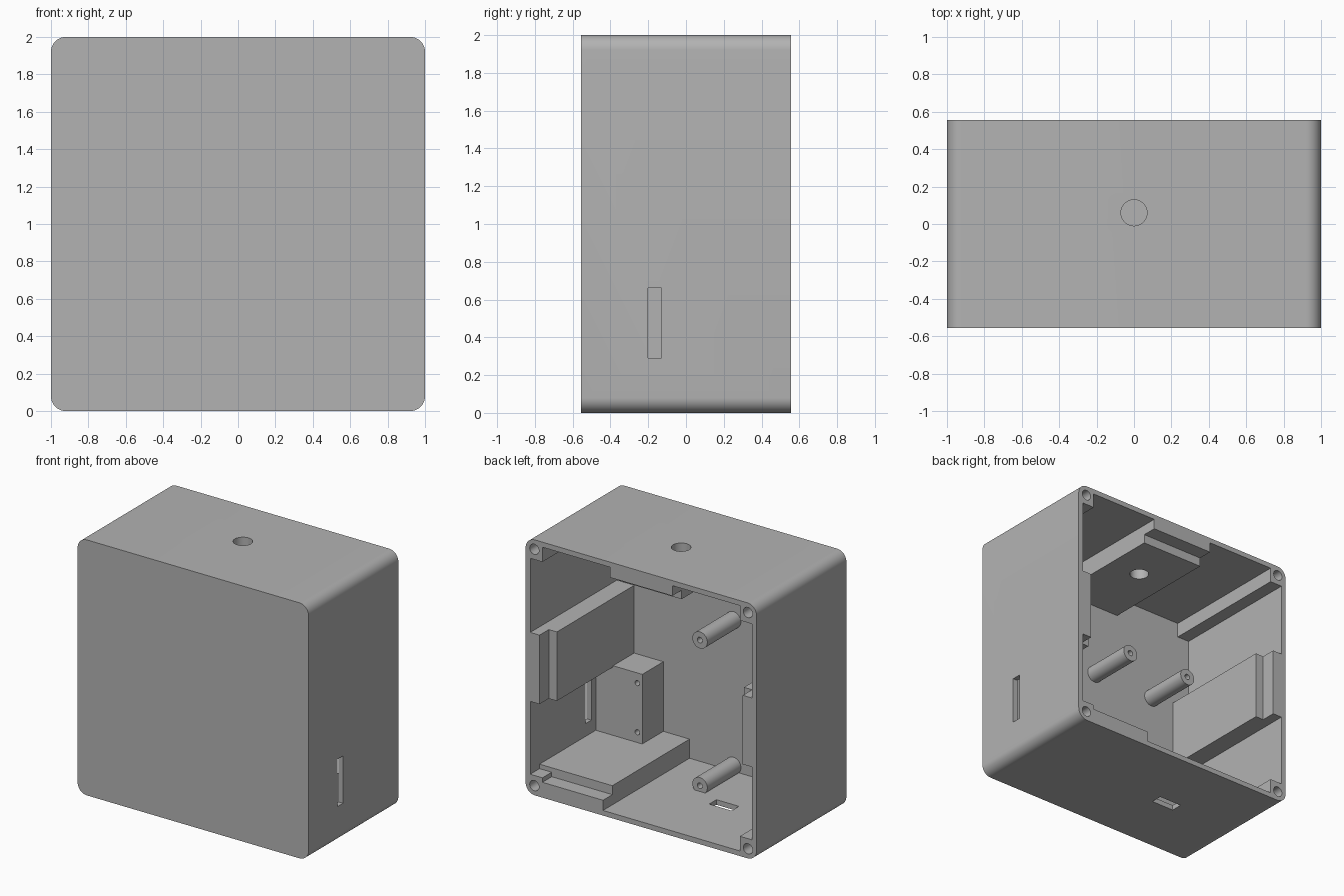
import bpy, bmesh, math
from mathutils import Matrix, Vector

cube = bpy.data.objects.get("Cube")
if cube:
    bpy.data.objects.remove(cube, do_unlink=True)

# Single matte grey material
grey = bpy.data.materials.new("matte_grey")
grey.use_nodes = True
colour = (0.45, 0.45, 0.45, 1)
grey.diffuse_color = colour
grey.node_tree.nodes["Principled BSDF"].inputs["Base Color"].default_value = colour

HALF, DEPTH, WALL = 1.0, 0.555, 0.04
INNER = HALF - WALL
EMBED = 0.97           # parts run slightly into the walls
FRONT = -DEPTH + 0.02
LEDGE = 0.44           # where the pads step down towards the open back


def make(name, bm):
    bmesh.ops.recalc_face_normals(bm, faces=bm.faces)
    mesh = bpy.data.meshes.new(name)
    bm.to_mesh(mesh)
    bm.free()
    mesh.materials.append(grey)
    ob = bpy.data.objects.new(name, mesh)
    bpy.context.collection.objects.link(ob)
    return ob


def box(name, lo, hi):
    lo, hi = Vector(lo), Vector(hi)
    bm = bmesh.new()
    bmesh.ops.create_cube(bm, size=1)
    bmesh.ops.scale(bm, vec=hi - lo, verts=bm.verts)
    bmesh.ops.translate(bm, vec=(lo + hi) / 2, verts=bm.verts)
    return make(name, bm)


def rod(name, centre, radius, length, axis="Y"):
    bm = bmesh.new()
    bmesh.ops.create_cone(bm, cap_ends=True, segments=32, radius1=radius,
                          radius2=radius, depth=length)
    if axis == "Y":
        bmesh.ops.rotate(bm, verts=bm.verts, matrix=Matrix.Rotation(math.pi / 2, 3, "X"))
    bmesh.ops.translate(bm, vec=centre, verts=bm.verts)
    return make(name, bm)


def combine(target, tool, operation):
    mod = target.modifiers.new(operation, "BOOLEAN")
    mod.operation, mod.solver, mod.object = operation, "EXACT", tool
    bpy.context.view_layer.objects.active = target
    bpy.ops.object.modifier_apply(modifier=mod.name)
    bpy.data.objects.remove(tool, do_unlink=True)


def smooth(ob):
    bpy.ops.object.select_all(action="DESELECT")
    ob.select_set(True)
    bpy.context.view_layer.objects.active = ob
    bpy.ops.object.shade_smooth_by_angle(angle=math.radians(30))


# Outer shell with rounded upright profile, open at the back
bm = bmesh.new()
bmesh.ops.create_cube(bm, size=1)
bmesh.ops.scale(bm, vec=(2 * HALF, 2 * DEPTH, 2 * HALF), verts=bm.verts)
bmesh.ops.translate(bm, vec=(0, 0, HALF), verts=bm.verts)
long_edges = [e for e in bm.edges if abs(e.verts[0].co.y - e.verts[1].co.y) > 0.5]
bmesh.ops.bevel(bm, geom=long_edges, offset=0.08, segments=10, profile=0.5, affect="EDGES")
shell = make("enclosure_shell", bm)
combine(shell, box("cavity", (-INNER, -DEPTH + WALL, WALL),
                   (INNER, DEPTH + 0.1, 2 * HALF - WALL)), "DIFFERENCE")

# Stepped pads: thick inside, thinner up to the rim
for back, inset in ((LEDGE, 0.81), (DEPTH, 0.88)):
    for side in (-1, 1):
        xs = sorted((side * inset, side * EMBED))
        combine(shell, box("side_pad", (xs[0], FRONT, 0.725), (xs[1], back, 1.265)), "UNION")
    combine(shell, box("top_pad", (-0.27, FRONT, 1 + inset), (0.27, back, 1 + EMBED)), "UNION")
    combine(shell, box("floor_pad", (0.33, FRONT, 1 - EMBED), (EMBED, back, 1 - inset)), "UNION")

# Corner screw posts
for sx in (-1, 1):
    for sz in (-1, 1):
        xs = sorted((sx * 0.855, sx * EMBED))
        zs = sorted((1 + sz * 0.845, 1 + sz * EMBED))
        combine(shell, box("post", (xs[0], FRONT, zs[0]), (xs[1], DEPTH, zs[1])), "UNION")
for sx in (-1, 1):
    for sz in (-1, 1):
        combine(shell, rod("screw_hole", (sx * 0.925, DEPTH, 1 + sz * 0.925), 0.04, 0.6),
                "DIFFERENCE")

# Openings in the top, left side and floor
combine(shell, rod("top_hole", (0, 0.06, 1.9), 0.07, 0.5, "Z"), "DIFFERENCE")
combine(shell, box("side_slot", (0.9, -0.2, 0.29), (1.1, -0.13, 0.66)), "DIFFERENCE")
combine(shell, box("floor_slot", (-0.42, -0.055, -0.1), (-0.225, 0.035, 0.1)), "DIFFERENCE")
smooth(shell)

# Mounting block beside the side slot
block = box("mounting_block", (0.557, FRONT, 0.19), (EMBED, -0.255, 0.735))
for z in (0.27, 0.655):
    combine(block, rod("pilot_hole", (0.6, -0.255, z), 0.02, 0.3), "DIFFERENCE")
smooth(block)

# Four standoffs on the front wall
TIP = -0.1
for x, side in ((-0.05, "left"), (-0.6, "right")):
    for z, level in ((0.085, "lower"), (1.225, "upper")):
        post = rod(f"standoff_{level}_{side}", (x, (FRONT + TIP) / 2, z), 0.065, TIP - FRONT)
        combine(post, rod("pilot_hole", (x, TIP, z), 0.022, 0.5), "DIFFERENCE")
        smooth(post)
